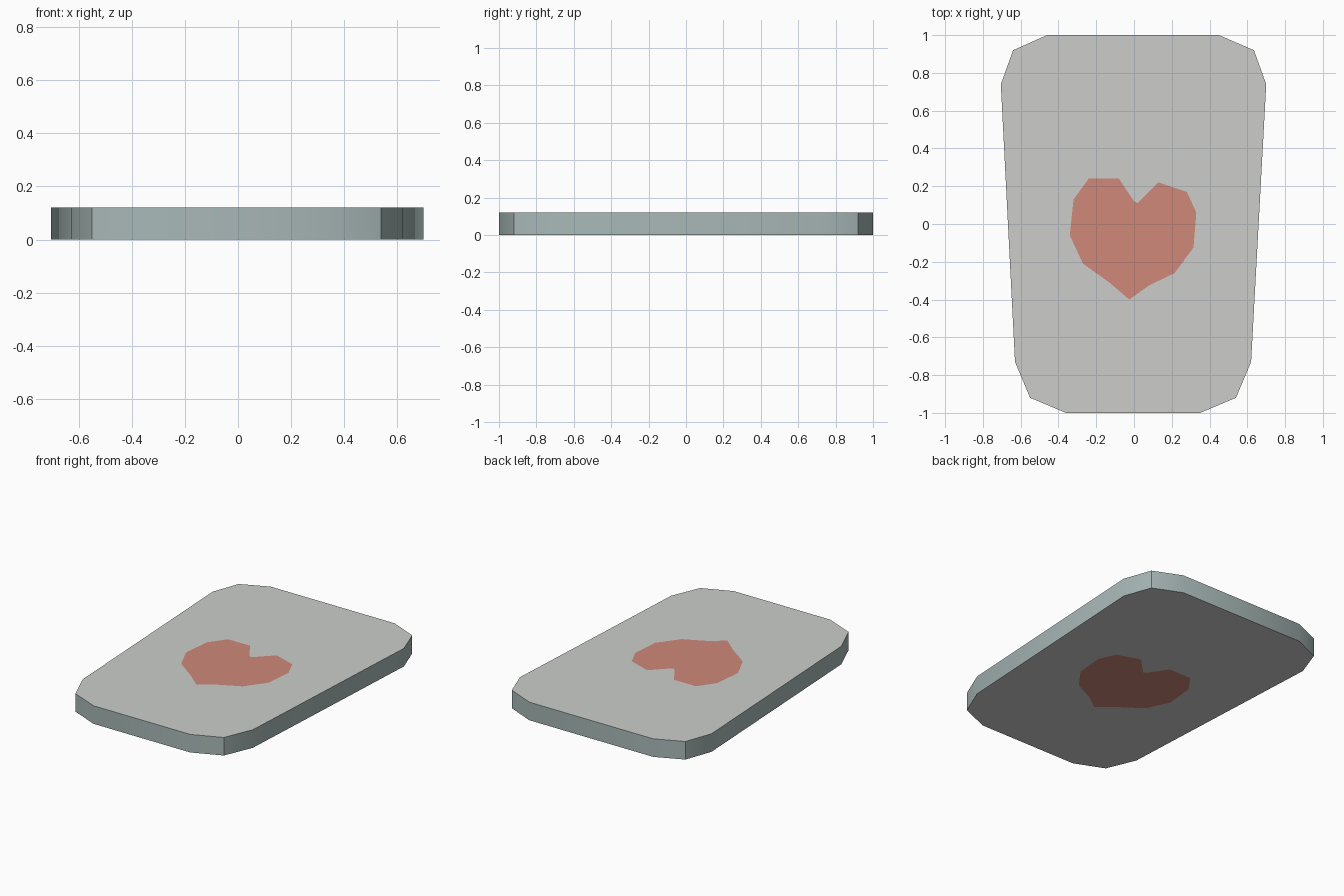
import bpy, bmesh, math

if "Cube" in bpy.data.objects:
    bpy.data.objects.remove(bpy.data.objects["Cube"])

H = 0.12  # slab thickness

def material(name, srgb):
    m = bpy.data.materials.new(name)
    lin = [((c / 255 + 0.055) / 1.055) ** 2.4 for c in srgb]
    m.diffuse_color = (*lin, 1)
    m.use_nodes = True
    m.node_tree.nodes["Principled BSDF"].inputs["Base Color"].default_value = m.diffuse_color
    return m

# slab outline, counter-clockwise from the narrow front end
OUTLINE = [(-0.36, -1), (0.35, -1), (0.54, -0.92), (0.62, -0.73), (0.70, 0.74), (0.635, 0.92),
           (0.45, 1), (-0.46, 1), (-0.64, 0.92), (-0.705, 0.74), (-0.63, -0.73), (-0.55, -0.92)]

# hand-cut heart in the middle of the slab
HEART = [(-0.025, -0.40), (0.08, -0.325), (0.215, -0.26), (0.315, -0.125), (0.33, 0.06),
         (0.28, 0.17), (0.13, 0.22), (0.02, 0.11), (0.0, 0.12), (-0.08, 0.24), (-0.24, 0.24),
         (-0.32, 0.13), (-0.34, -0.06), (-0.27, -0.21), (-0.13, -0.31)]

bm = bmesh.new()

def ring(points, z):
    verts = [bm.verts.new((x, y, z)) for x, y in points]
    edges = [bm.edges.new((verts[i], verts[(i + 1) % len(verts)])) for i in range(len(verts))]
    return verts, edges

# flat top and bottom, each with the heart as cut faces
rims = []
for z in (0, H):
    rim, rim_edges = ring(OUTLINE, z)
    heart, heart_edges = ring(HEART, z)
    fill = bmesh.ops.triangle_fill(bm, edges=rim_edges + heart_edges, use_beauty=True)
    hv = set(heart)
    for f in [g for g in fill["geom"] if isinstance(g, bmesh.types.BMFace)]:
        if all(v in hv for v in f.verts):
            # keep the surround only: drop any triangle filled inside the heart
            cx, cy = f.calc_center_median()[:2]
            inside = False
            for (x1, y1), (x2, y2) in zip(HEART, HEART[1:] + HEART[:1]):
                if (y1 > cy) != (y2 > cy) and cx < (x2 - x1) * (cy - y1) / (y2 - y1) + x1:
                    inside = not inside
            if inside:
                bmesh.ops.delete(bm, geom=[f], context='FACES_ONLY')
    bm.faces.new(heart).material_index = 1
    rims.append(rim)

# side walls
low, high = rims
for i in range(len(low)):
    j = (i + 1) % len(low)
    bm.faces.new((low[i], low[j], high[j], high[i])).material_index = 2

# point caps outwards
bm.normal_update()
for f in bm.faces:
    if f.material_index != 2:
        if (f.normal.z > 0) != (f.calc_center_median().z > H / 2):
            f.normal_flip()

mesh = bpy.data.meshes.new("heart_slab")
bm.to_mesh(mesh)
bm.free()
for m in (material("pale_grey", (204, 206, 203)), material("coral_red", (207, 136, 121)),
          material("blue_grey", (168, 184, 183))):
    mesh.materials.append(m)
slab = bpy.data.objects.new("heart_slab", mesh)
bpy.context.collection.objects.link(slab)
bpy.context.view_layer.objects.active = slab
slab.select_set(True)
bpy.ops.object.shade_smooth_by_angle(angle=math.radians(30))
